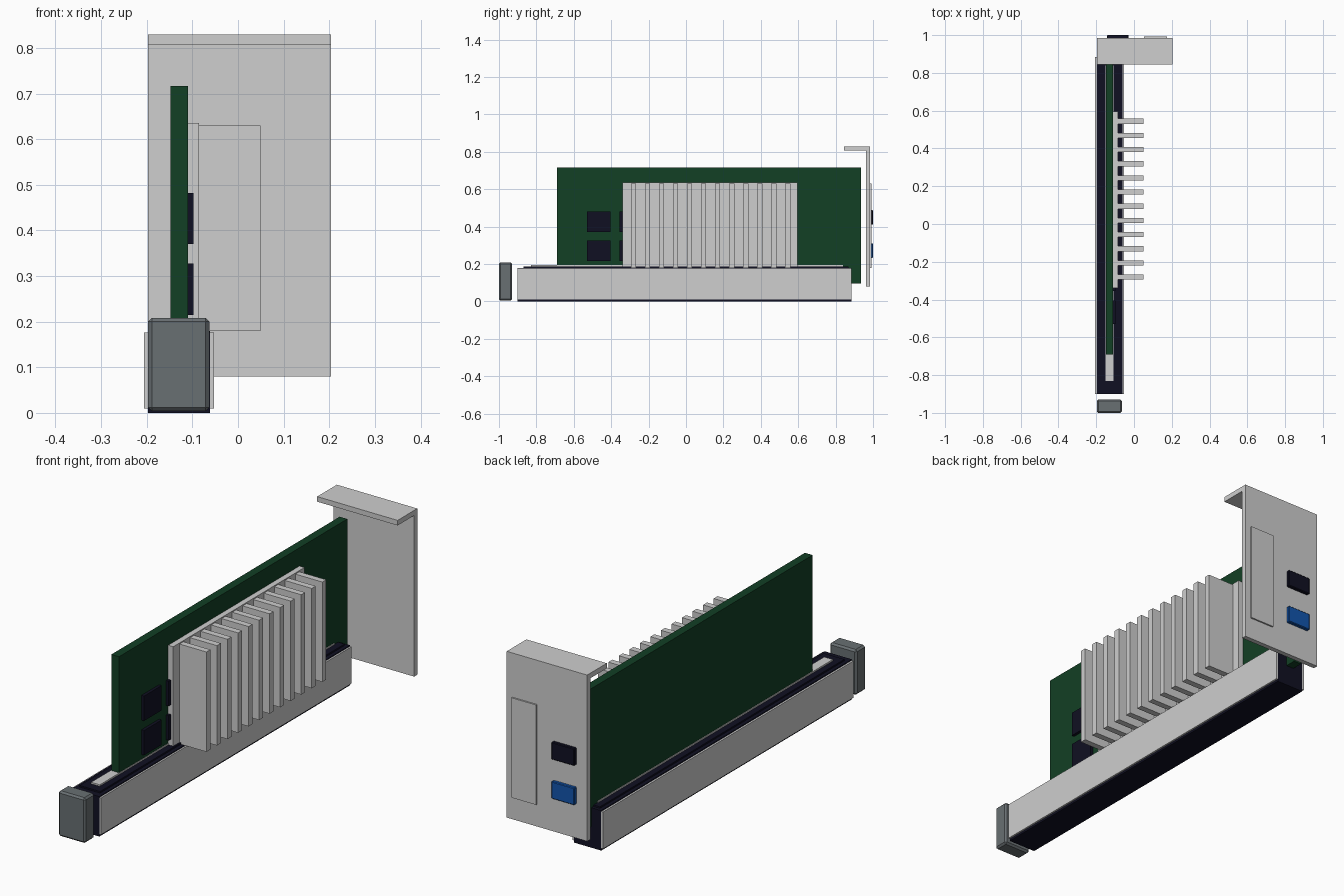
import bpy

cube = bpy.data.objects.get("Cube")
if cube:
    bpy.data.objects.remove(cube, do_unlink=True)


def material(name, color):
    m = bpy.data.materials.new(name)
    m.use_nodes = True
    rgba = (*color, 1)
    m.diffuse_color = rgba
    m.node_tree.nodes["Principled BSDF"].inputs["Base Color"].default_value = rgba
    return m


METAL = material("light metal", (0.62, 0.62, 0.62))
GREEN = material("board green", (0.006, 0.05, 0.018))
NAVY = material("dark plastic", (0.005, 0.005, 0.016))
GREY = material("latch grey", (0.14, 0.16, 0.17))
BLUE = material("port blue", (0.006, 0.09, 0.42))


def box(name, mat, x, y, z, bevel=0):
    """Axis-aligned block given by its (low, high) range on each axis."""
    spans = (x, y, z)
    bpy.ops.mesh.primitive_cube_add(size=1, location=[(a + b) / 2 for a, b in spans])
    ob = bpy.context.object
    ob.name = name
    ob.scale = [b - a for a, b in spans]
    bpy.ops.object.transform_apply(location=False, rotation=False, scale=True)
    ob.data.materials.append(mat)
    if bevel:
        mod = ob.modifiers.new("edges", "BEVEL")
        mod.width = bevel
        mod.segments = 1
    return ob


# Slot: plastic body, raised rim, contact strip, metal side plates
box("slot_body", NAVY, (-0.197, -0.061), (-0.9, 0.885), (0, 0.18))
box("slot_rim", NAVY, (-0.18, -0.078), (-0.87, 0.87), (0.17, 0.187))
box("contact_strip", METAL, (-0.151, -0.108), (-0.83, 0.84), (0.16, 0.194))
for side, x in (("right", (-0.206, -0.197)), ("left", (-0.061, -0.053))):
    box(f"slot_plate_{side}", METAL, x, (-0.9, 0.885), (0.01, 0.176))

# Retention latch in front of the slot
box("latch", GREY, (-0.197, -0.063), (-1, -0.93), (0.004, 0.208), 0.008)

# Circuit board with memory chips
box("circuit_board", GREEN, (-0.148, -0.11), (-0.69, 0.935), (0.095, 0.717))
for col, y in enumerate((-0.53, -0.355)):
    for row, z in enumerate((0.215, 0.37)):
        box(f"memory_chip_{col}_{row}", NAVY, (-0.112, -0.097), (y, y + 0.125), (z, z + 0.112))

# Heat sink: base plate and evenly spaced fins
box("heat_sink_base", METAL, (-0.11, -0.085), (-0.34, 0.595), (0.177, 0.635))
for i in range(12):
    y = -0.281 + 0.075 * i
    box(f"heat_sink_fin_{i}", METAL, (-0.086, 0.049), (y - 0.014, y + 0.014), (0.18, 0.63))

# Rear bracket with folded top
box("bracket_plate", METAL, (-0.197, 0.204), (0.963, 0.985), (0.08, 0.815))
box("bracket_flange", METAL, (-0.197, 0.204), (0.845, 0.985), (0.806, 0.829))
box("bracket_vent", METAL, (0.053, 0.175), (0.98, 0.992), (0.18, 0.63))
box("upper_port", NAVY, (-0.143, -0.028), (0.98, 1), (0.41, 0.488), 0.003)
box("lower_port", BLUE, (-0.143, -0.028), (0.98, 1), (0.233, 0.311), 0.003)
